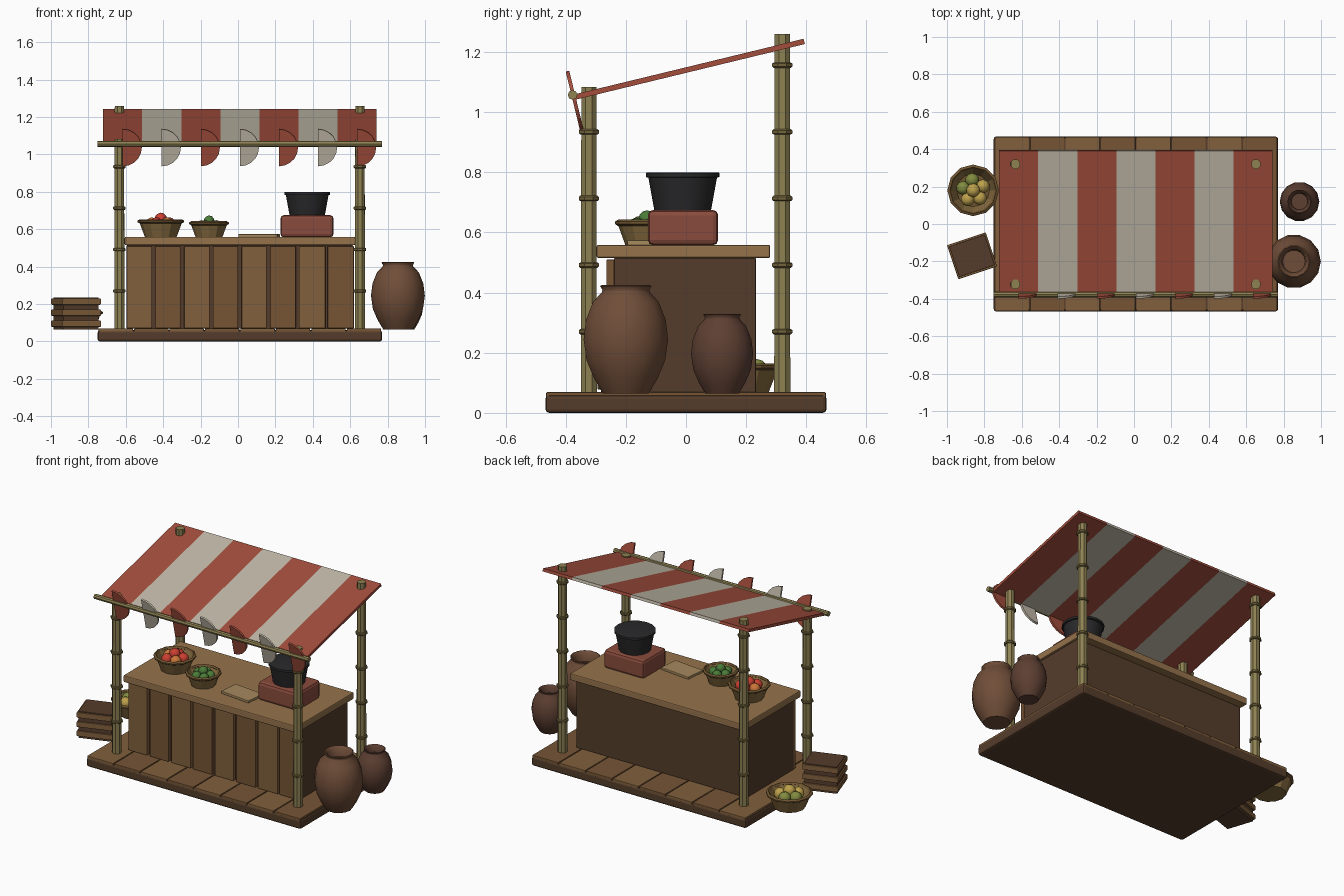
import bpy, bmesh, math, random
from mathutils import Matrix, Vector

if "Cube" in bpy.data.objects:
    bpy.data.objects.remove(bpy.data.objects["Cube"])
random.seed(4)

MATS = {}
COLORS = dict(red=(.36, .075, .045), cream=(.53, .48, .39), wood=(.22, .115, .045), wood2=(.18, .09, .036),
              top=(.30, .17, .07), dark=(.09, .046, .024), bamboo=(.27, .22, .085), node=(.17, .13, .045),
              clay=(.16, .075, .04), clay2=(.11, .05, .032), brick=(.25, .07, .045), iron=(.022, .022, .024),
              basket=(.24, .15, .05), rim=(.16, .09, .03), board=(.38, .25, .11), tomato=(.6, .05, .03),
              orange=(.6, .18, .04), green=(.07, .2, .04), lime=(.22, .26, .05), yellow=(.5, .35, .07))


def finish(name, bm, color, smooth=None, matrix=None):
    if matrix:
        bm.transform(matrix)
    bmesh.ops.recalc_face_normals(bm, faces=bm.faces)
    me = bpy.data.meshes.new(name)
    bm.to_mesh(me)
    bm.free()
    if color not in MATS:
        MATS[color] = bpy.data.materials.new(color)
        MATS[color].diffuse_color = (*COLORS[color], 1)
    me.materials.append(MATS[color])
    if smooth:
        me.polygons.foreach_set("use_smooth", [True] * len(me.polygons))
        me.set_sharp_from_angle(angle=math.radians(smooth))
    ob = bpy.data.objects.new(name, me)
    bpy.context.collection.objects.link(ob)
    return ob


def box(name, lo, hi, color, bevel=0.0, matrix=None):
    lo, hi = Vector(lo), Vector(hi)
    bm = bmesh.new()
    bmesh.ops.create_cube(bm, size=1)
    bm.transform(Matrix.Translation((lo + hi) / 2) @ Matrix.Diagonal((*(hi - lo), 1)))
    if bevel:
        bmesh.ops.bevel(bm, geom=bm.edges[:], offset=bevel, segments=2, profile=.5, affect='EDGES')
    return finish(name, bm, color, matrix=matrix)


def lathe(name, profile, sides, color, matrix, smooth=None, closed=False):
    """Spin (radius, z) points round z; open ends are capped."""
    bm = bmesh.new()
    rings = [[bm.verts.new((r * math.cos(2 * math.pi * k / sides), r * math.sin(2 * math.pi * k / sides), z))
              for k in range(sides)] for r, z in profile]
    pairs = list(zip(rings, rings[1:])) + ([(rings[-1], rings[0])] if closed else [])
    for a, b in pairs:
        for k in range(sides):
            j = (k + 1) % sides
            bm.faces.new((a[k], a[j], b[j], b[k]))
    if not closed:
        bm.faces.new(rings[0])
        bm.faces.new(rings[-1])
    return finish(name, bm, color, smooth, matrix)


def at(x, y, z, turn=0):
    return Matrix.Translation((x, y, z)) @ Matrix.Rotation(math.radians(turn), 4, 'Z')


CX = 0.01

# Platform with floor planks
box("platform", (-.75, -.467, 0), (.77, .467, .06), "dark", .012)
for i in range(8):
    x = -.748 + i * .1895
    box(f"floor_plank_{i}", (x + .003, -.465, .05), (x + .1865, .465, .069), ("wood", "wood2")[i % 2], .003)

# Counter with front planks and worktop
box("counter_body", (-.595, -.24, .068), (.615, .233, .515), "dark", .004)
for i in range(8):
    x = -.60 + i * .1535
    w = .136 + random.uniform(-.003, .006)
    box(f"front_plank_{i}", (x + .005, -.265, .07), (x + .005 + w, -.238, .51), ("wood", "wood2")[i % 2], .004)
box("worktop", (-.606, -.297, .515), (.626, .28, .559), "top", .006)

# Bamboo posts with joint rings
for side, x in (("left", -.634), ("right", .652)):
    for end, y, h in (("front", -.323, 1.083), ("back", .32, 1.26)):
        lathe(f"{end}_{side}_post", [(.029, .06), (.027, h)], 8, "bamboo", at(x, y, 0, 22.5))
        for n in range(5):
            z = .27 + n * .2215
            if z < h - .05:
                lathe(f"{end}_{side}_joint_{n}", [(.031, z - .009), (.036, z - .005), (.036, z + .005), (.031, z + .009)],
                      8, "node", at(x, y, 0, 22.5))

# Striped sloping awning
A, B = Vector((0, -.37, 1.05)), Vector((0, .393, 1.235))
slope = math.atan2(B.z - A.z, B.y - A.y)
length = (B - A).length
W = 1.462 / 7
tilt = Matrix.Translation(A) @ Matrix.Rotation(slope, 4, 'X')
for i in range(7):
    x = CX + (i - 3.5) * W
    color = ("red", "cream")[i % 2]
    box(f"awning_stripe_{i}", (x, 0, -.009), (x + W, length, .009), color, matrix=tilt)
    # half-round scallop standing across the front edge
    bm = bmesh.new()
    arc = [(.102 * math.cos(t), .102 * math.sin(t)) for t in (math.pi * (k / 10 - .5) for k in range(11))]
    face = bm.faces.new([bm.verts.new((u, -.006, v)) for u, v in arc])
    ext = bmesh.ops.extrude_face_region(bm, geom=[face])
    bmesh.ops.translate(bm, vec=(0, .012, 0), verts=[v for v in ext["geom"] if isinstance(v, bmesh.types.BMVert)])
    finish(f"scallop_{i}", bm, color,
           matrix=Matrix.Translation((CX + (i - 3) * W, -.37, 1.037)) @ Matrix.Rotation(slope, 4, 'X'))
lathe("awning_rod", [(.016, -.76), (.016, .76)], 8, "bamboo",
      Matrix.Translation((CX, -.377, 1.057)) @ Matrix.Rotation(math.pi / 2, 4, 'Y'))

# Brick stove, pot and cutting board
box("stove", (.227, -.127, .557), (.511, .107, .675), "brick", .018)
lathe("cooking_pot", [(.094, .672), (.114, .782), (.122, .784), (.122, .798), (.112, .8)], 16, "iron",
      at(.37, -.011, 0), 35)
box("cutting_board", (-.105, -.065, 0), (.105, .065, .016), "board", .003, at(.113, -.12, .558, -6))


# Baskets of produce
def basket(name, x, y, z, r, h, fruits):
    lathe(name, [(.68 * r, 0), (.93 * r, h), (.85 * r, h), (.62 * r, .025)], 12, "basket", at(x, y, z))
    lathe(name + "_floor", [(.66 * r, .004), (.64 * r, .03)], 12, "rim", at(x, y, z))
    lathe(name + "_rim", [(.84 * r, h), (.9 * r, h - .011), (r, h - .004), (r, h + .004), (.9 * r, h + .011)],
          12, "rim", at(x, y, z), closed=True)
    for k, color in enumerate(fruits):
        a = 2 * math.pi * k / (len(fruits) - 1) + .4
        d = 0 if k == len(fruits) - 1 else .4 * r
        up = .025 if d == 0 else 0
        bm = bmesh.new()
        bmesh.ops.create_icosphere(bm, subdivisions=2, radius=.27 * r)
        finish(f"{name}_fruit_{k}", bm, color, 60,
               at(x + d * math.cos(a), y + d * math.sin(a), z + h - .012 + up))


basket("tomato_basket", -.413, -.05, .559, .125, .083, ["tomato", "tomato", "orange", "tomato", "orange", "tomato"])
basket("green_basket", -.155, -.13, .559, .106, .073, ["green"] * 6)
basket("floor_basket", -.86, .18, .066, .138, .088, ["yellow", "lime", "lime", "yellow", "yellow", "yellow"])

# Clay jars with hollow necks
JAR = [(.078, 0), (.108, .05), (.134, .11), (.144, .18), (.136, .245), (.112, .305), (.082, .337), (.08, .345),
       (.088, .358), (.082, .361), (.066, .345), (.06, .30)]
for name, x, y, s, color in (("large_jar", .855, -.2, 1, "clay"), ("small_jar", .885, .12, .735, "clay2")):
    lathe(name, [(r * s, z * s) for r, z in JAR], 14, color, at(x, y, .064), 50)

# Slatted crate, turned slightly
crate = at(-.866, -.17, .064, 18.5)
box("crate_body", (-.1, -.086, 0), (.1, .086, .172), "dark", .003, crate)
for k, z in enumerate((.014, .073, .132)):
    for sgn, nm in ((-1, "near"), (1, "far")):
        y0, x0 = sorted((sgn * .083, sgn * .096)), sorted((sgn * .097, sgn * .109))
        box(f"crate_{nm}_slat_{k}", (-.109, y0[0], z), (.109, y0[1], z + .034), "wood", .004, crate)
        box(f"crate_{nm}_end_slat_{k}", (x0[0], -.094, z), (x0[1], .094, z + .034), "wood2", .004, crate)

for m in bpy.data.materials:
    if m.users and not m.is_grease_pencil:
        m.use_nodes = True
        m.node_tree.nodes["Principled BSDF"].inputs["Base Color"].default_value = m.diffuse_color
